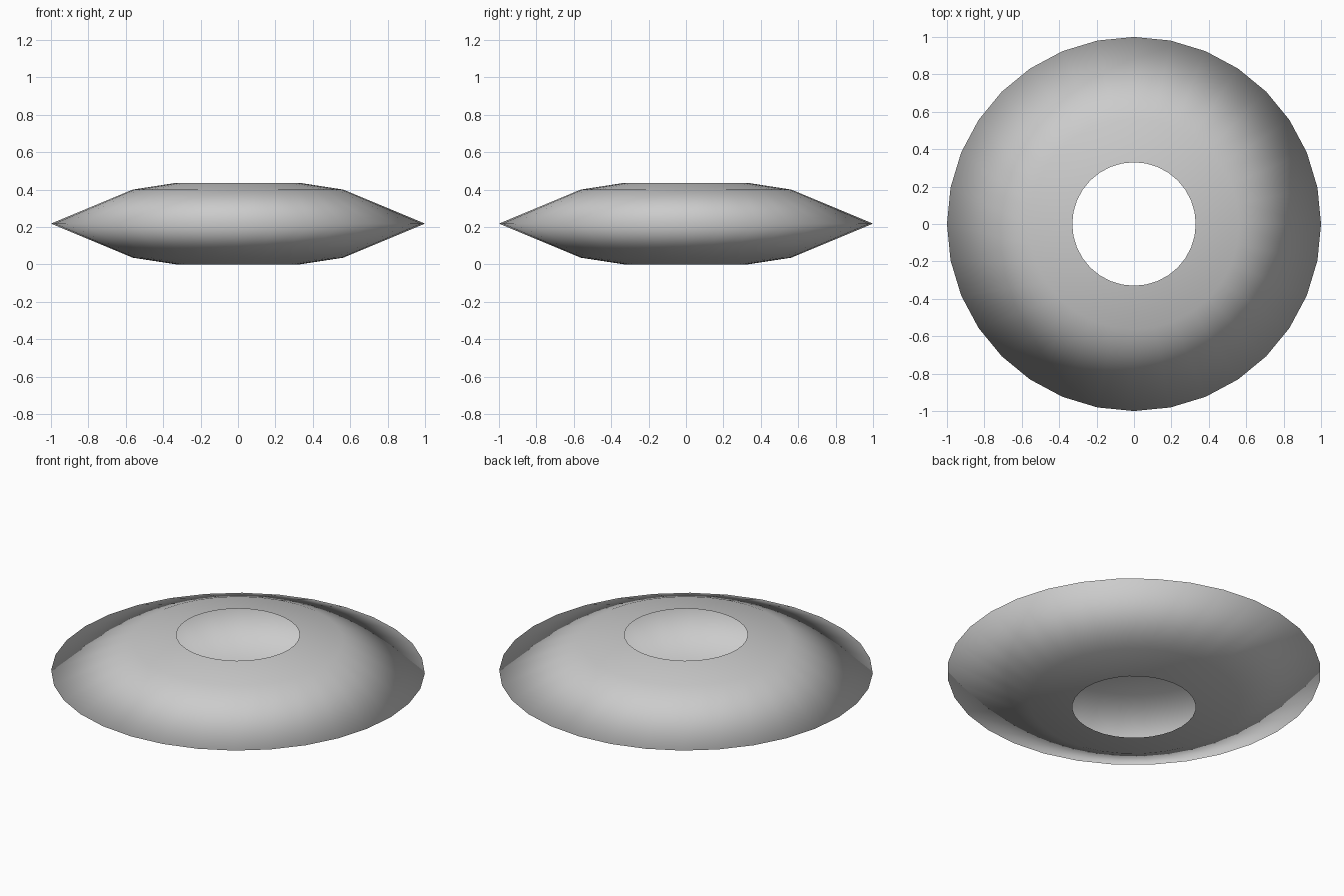
import bpy
import bmesh
import math

if "Cube" in bpy.data.objects:
    bpy.data.objects.remove(bpy.data.objects["Cube"])

SIDES = 32
# half profile (radius, height) from lower opening, around the rim, to upper opening
PROFILE = [(0.33, 0.0), (0.563, 0.036), (1.0, 0.218), (0.563, 0.40), (0.33, 0.436)]


def lathe(name, profile, sides):
    """Revolve an open profile into a smooth, open shell."""
    bm = bmesh.new()
    rings = []
    for r, z in profile:
        rings.append([bm.verts.new((r * math.cos(2 * math.pi * i / sides),
                                    r * math.sin(2 * math.pi * i / sides), z))
                      for i in range(sides)])
    for low, high in zip(rings, rings[1:]):
        for i in range(sides):
            j = (i + 1) % sides
            face = bm.faces.new((low[i], low[j], high[j], high[i]))
            face.smooth = True
    mesh = bpy.data.meshes.new(name)
    bm.to_mesh(mesh)
    bm.free()
    obj = bpy.data.objects.new(name, mesh)
    bpy.context.collection.objects.link(obj)
    return obj


# hollow disc, open at the top and bottom, with no inner wall
lathe("ring_shell", PROFILE, SIDES)
